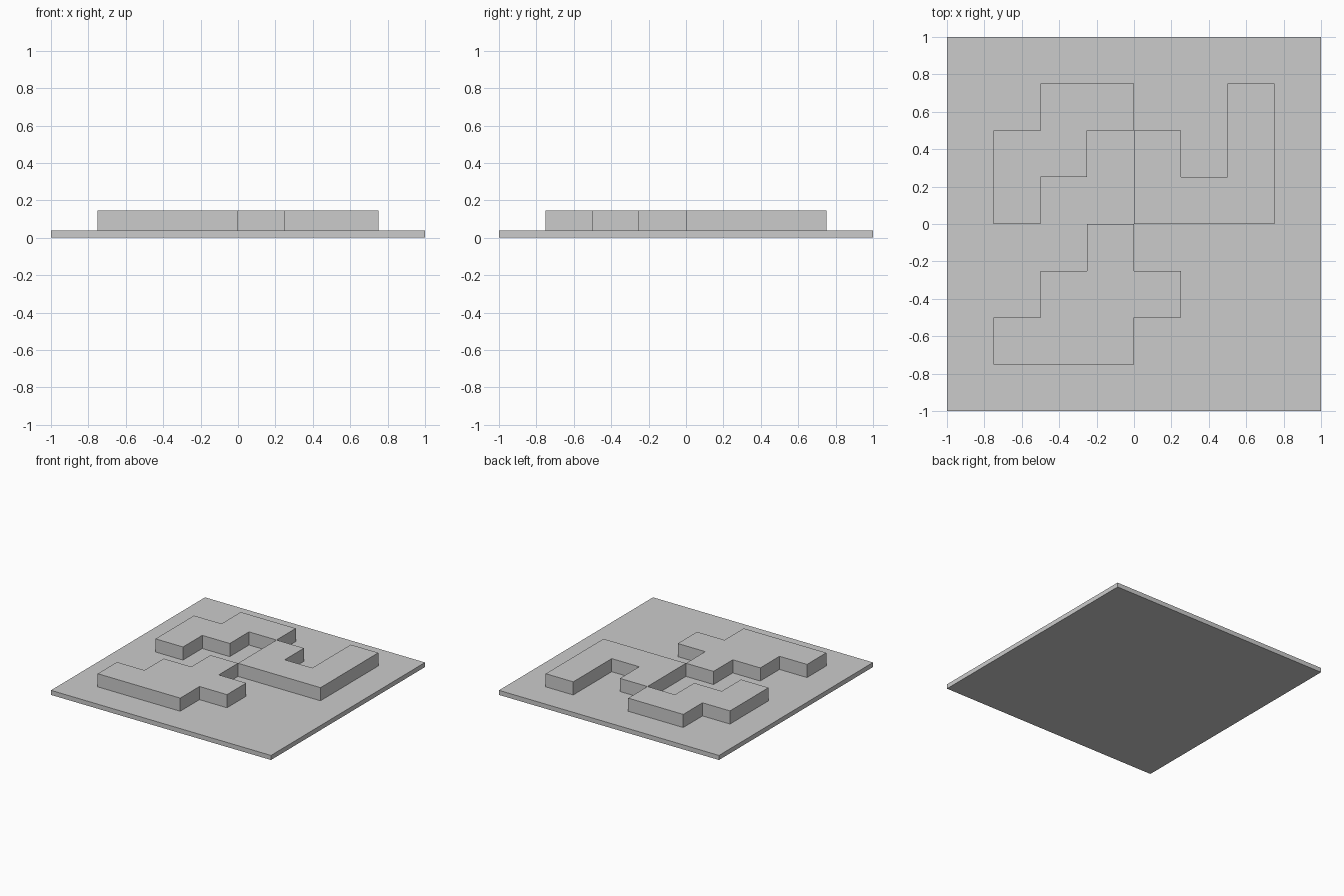
import bpy
import bmesh

CELL = 0.25
BASE_TOP = 0.0375
TILE_TOP = 0.1455

old = bpy.data.objects.get("Cube")
if old:
    bpy.data.objects.remove(old, do_unlink=True)

grey = bpy.data.materials.new("plain grey")
grey.use_nodes = True
grey.diffuse_color = (0.6, 0.6, 0.6, 1)
grey.node_tree.nodes["Principled BSDF"].inputs["Base Color"].default_value = grey.diffuse_color


def slab(name, outline, bottom, top):
    """Extrude an outline, given in grid cells, between two heights."""
    bm = bmesh.new()
    face = bm.faces.new([bm.verts.new((x * CELL, y * CELL, bottom)) for x, y in outline])
    grown = bmesh.ops.extrude_face_region(bm, geom=[face], use_keep_orig=True)
    verts = [g for g in grown["geom"] if isinstance(g, bmesh.types.BMVert)]
    bmesh.ops.translate(bm, vec=(0, 0, top - bottom), verts=verts)
    bmesh.ops.recalc_face_normals(bm, faces=bm.faces)
    mesh = bpy.data.meshes.new(name)
    bm.to_mesh(mesh)
    bm.free()
    mesh.materials.append(grey)
    obj = bpy.data.objects.new(name, mesh)
    bpy.context.collection.objects.link(obj)


# Square board
slab("base_board", [(-4, -4), (4, -4), (4, 4), (-4, 4)], 0, BASE_TOP)

# Raised puzzle tiles
tiles = {
    "stair_tile": [(-3, 0), (-2, 0), (-2, 1), (-1, 1), (-1, 2),
                   (0, 2), (0, 3), (-2, 3), (-2, 2), (-3, 2)],
    "hook_tile": [(0, 0), (3, 0), (3, 3), (2, 3), (2, 1),
                  (1, 1), (1, 2), (0, 2)],
    "stepped_tile": [(-3, -3), (0, -3), (0, -2), (1, -2), (1, -1), (0, -1),
                     (0, 0), (-1, 0), (-1, -1), (-2, -1), (-2, -2), (-3, -2)],
}
for name, outline in tiles.items():
    slab(name, outline, BASE_TOP, TILE_TOP)
